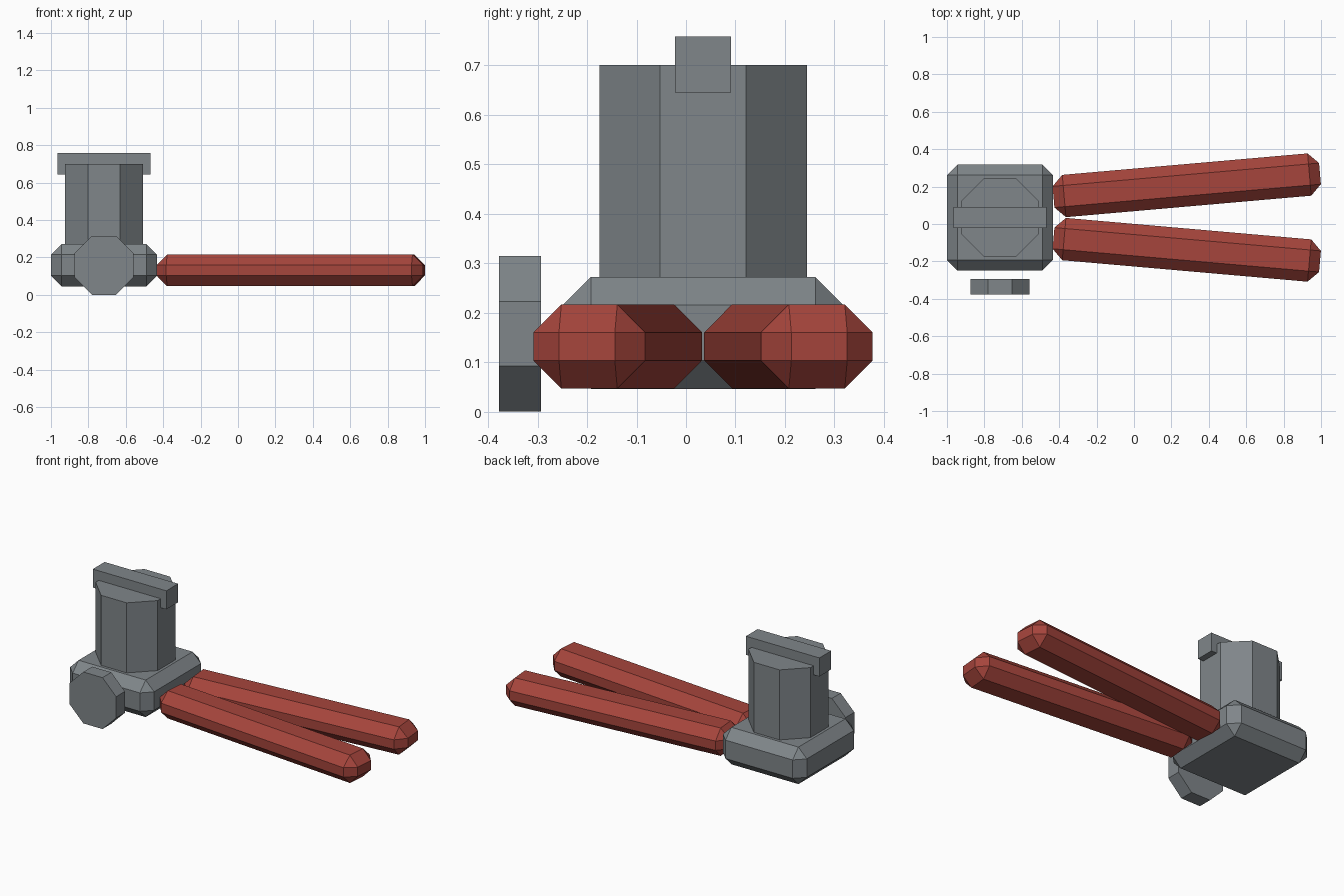
import bpy, math

if "Cube" in bpy.data.objects:
    bpy.data.objects.remove(bpy.data.objects["Cube"])

U = 0.0567           # base unit, also the chamfer width
CX, CY = -0.7165, 0.0345   # axis of the body


def material(name, rgb):
    m = bpy.data.materials.new(name)
    m.diffuse_color = (*rgb, 1)
    m.use_nodes = True
    m.node_tree.nodes["Principled BSDF"].inputs["Base Color"].default_value = m.diffuse_color
    return m


GREY = material("steel grey", (0.214, 0.238, 0.253))
RED = material("grip red", (0.38, 0.059, 0.045))


def finish(name, mat):
    ob = bpy.context.object
    ob.name = name
    ob.data.materials.append(mat)
    return ob


def box(name, centre, size, mat, turn=0, chamfer=0):
    bpy.ops.mesh.primitive_cube_add(size=1, location=centre)
    ob = finish(name, mat)
    ob.scale = size
    bpy.ops.object.transform_apply(location=False, rotation=False, scale=True)
    ob.rotation_euler.z = turn
    if chamfer:
        b = ob.modifiers.new("chamfer", 'BEVEL')
        b.width = chamfer
        b.segments = 1
    return ob


def octagon(name, centre, radius, depth, mat, tilt=0):
    bpy.ops.mesh.primitive_cylinder_add(vertices=8, radius=radius, depth=depth,
                                        location=centre)
    ob = finish(name, mat)
    # turn the prism so that flats face the axes
    ob.rotation_euler.z = math.pi / 8
    bpy.ops.object.transform_apply(location=False, rotation=True, scale=False)
    ob.rotation_euler.x = tilt
    return ob


# chamfered base block
box("base_block", (CX, CY, 0.159), (10 * U, 10 * U, 0.226), GREY, chamfer=U)

# upright octagonal barrel and the bar across its top
octagon("barrel", (CX, CY, 0.4735), 4 * U, 0.453, GREY)
box("top_bar", (CX - 0.001, CY, 0.7015), (0.497, 0.1134, 0.1134), GREY)

# octagonal knob standing in front of the base
octagon("front_knob", (CX, -0.3355, 0.1575), 0.17, 0.085, GREY, tilt=math.pi / 2)

# two splayed handles
for name, s in (("back_handle", 1), ("front_handle", -1)):
    box(name, (0.282, CY + s * 0.1725, 0.1315), (1.43, 4 * U, 3 * U), RED,
        turn=s * math.radians(5), chamfer=U)
